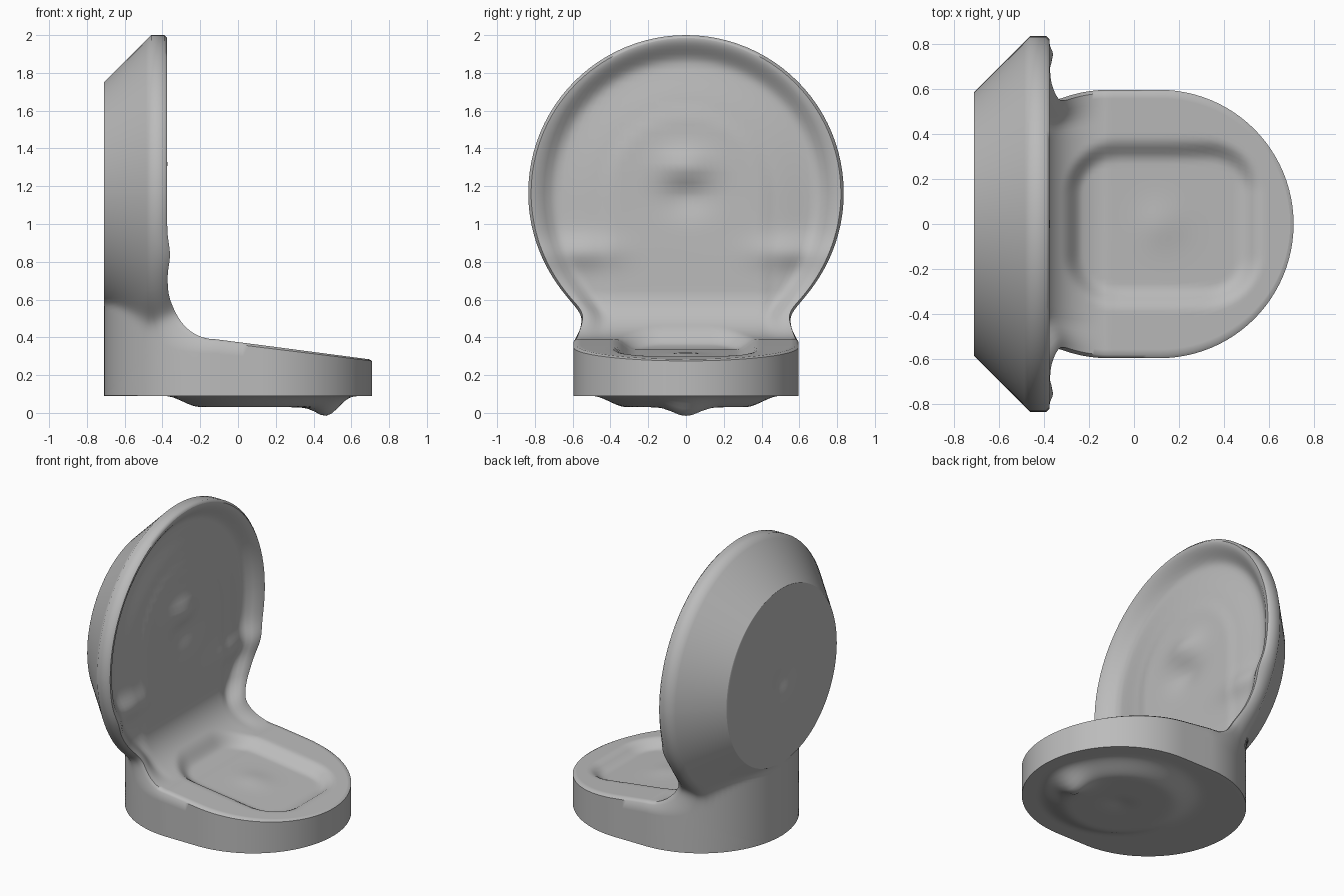
import bpy, bmesh, math

cube = bpy.data.objects.get("Cube")
if cube:
    bpy.data.objects.remove(cube)

R, ZC = 0.835, 1.165        # round back: radius and centre height
FOOT, XC = 0.596, 0.113     # stadium foot: end radius and end centres at +-XC
BACK_X, RIM_X, BASE_Z = -0.71, -0.375, 0.09
CHAMFER_X = -0.46           # where the back starts tapering to the rear
FIL_X, FIL_Z = -0.12, 0.65  # centre of the fillet joining back and foot
ROUND = 0.015


def lerp(a, b, t):
    return a + (b - a) * t


def smooth(t):
    t = max(0.0, min(1.0, t))
    return t * t * (3 - 2 * t)


def bump(u, v):
    return math.exp(-u * u - v * v)


def root(v):
    return math.sqrt(max(0.0, v))


def foot_top(x):
    return 0.39 - 0.128 * (x - FIL_X)


def cone_radius(x):
    return R - max(0.0, CHAMFER_X - x)


def half_width(x, z):
    # tapered disc softly merged with the round-ended foot column
    disc = root(cone_radius(x) ** 2 - (z - ZC) ** 2)
    column = root(FOOT ** 2 - max(0.0, -XC - x) ** 2)
    return (disc ** 16 + column ** 16) ** (1 / 16)


# Depth of the reliefs on each face
def back_relief(y, z, width):
    r = math.hypot(y, z - ZC)
    edge = R - ROUND - r if z > ZC else width - abs(y)
    pad = math.hypot(y, max(0.0, z - ZC))
    d = 0.08 * smooth(edge / 0.14)
    d -= 0.03 * smooth((0.72 - pad) / 0.28)
    d -= 0.012 * smooth((0.46 - pad) / 0.06)
    d -= 0.045 * bump(y / 0.14, (z - 1.3) / 0.08)
    d += 0.025 * bump(y / 0.13, (z - 1.14) / 0.1)
    d -= 0.035 * bump((abs(y) - 0.57) / 0.2, (z - 0.85) / 0.08)
    return d


def foot_relief(x, y):
    # rounded rectangular recess with a low swelling in its floor
    qx = max(0.0, abs(x - 0.13) - 0.2)
    qy = max(0.0, abs(y) - 0.14)
    d = 0.055 * smooth((0.24 - math.hypot(qx, qy)) / 0.1)
    return d - 0.012 * bump((x - 0.12) / 0.1, y / 0.1)


def under_relief(x, y):
    r = math.hypot(x - XC, y)
    d = 0.06 * smooth((0.5 - r) / 0.19)
    d += 0.055 * bump((x - 0.48) / 0.08, y / 0.11)
    return d - 0.012 * bump((x - XC) / 0.07, y / 0.07)


# Fractions along the side from the front edge to the rear edge,
# closer together near the rear where the surface curves most
CORNER = (RIM_X - CHAMFER_X) / (RIM_X - BACK_X)
SIDE = [0, 0.045, CORNER] + [lerp(CORNER, 1, 1 - (1 - i / 18) ** 2)
                             for i in range(1, 18)] + [1]
LAST = len(SIDE) - 1

# Each row: a side profile of (x, z, half width) from front to rear, and the
# tilt of the front surface (0 = upright back, 1 = level foot)
rows = []


def inset(k, ends):
    return ROUND if k in ends else 0.0


# Upper half of the round back
for i in range(25):
    a = math.pi / 2 * (1 - i / 24)
    profile = []
    for k, f in enumerate(SIDE):
        x = lerp(RIM_X, BACK_X, f)
        r = cone_radius(x) - inset(k, (0,))
        profile.append((x, ZC + r * math.sin(a), r * math.cos(a)))
    rows.append((profile, 0))


def straight_row(p, q, tilt, ends):
    profile = []
    for k, f in enumerate(SIDE):
        x, z = lerp(p[0], q[0], f), lerp(p[1], q[1], f)
        profile.append((x, z, max(0.0, half_width(x, z) - inset(k, ends))))
    rows.append((profile, tilt))


# Lower half of the round back down to the neck
for i in range(1, 25):
    z = lerp(ZC, FIL_Z, i / 24)
    straight_row((RIM_X, z), (BACK_X, z), 0, (0,))

# Fillet, whose rear ends run down the heel and forward under it
FILLET = 48
for i in range(1, FILLET + 1):
    u = i / FILLET
    a = math.pi / 2 * u
    p = (FIL_X - 0.255 * math.cos(a), FIL_Z - 0.26 * math.sin(a))
    if u <= 0.5:
        straight_row(p, (BACK_X, lerp(FIL_Z, BASE_Z, 2 * u)), u, (0,))
    else:
        b = math.pi * (1 - u)
        q = (FIL_X - (FIL_X - BACK_X) * math.sin(b), BASE_Z)
        straight_row(p, q, u, (0, LAST))

# Straight part of the foot
for i in range(1, 9):
    x = lerp(FIL_X, XC, i / 8)
    straight_row((x, foot_top(x)), (x, BASE_Z), 1, (0, LAST))

# Round nose of the foot
for i in range(1, 25):
    a = math.pi / 2 * i / 24
    top = foot_top(XC + FOOT * math.sin(a))
    profile = []
    for k, f in enumerate(SIDE):
        r = FOOT - inset(k, (0, LAST))
        profile.append((XC + r * math.sin(a), lerp(top, BASE_Z, f),
                        r * math.cos(a)))
    rows.append((profile, 1))

# Columns across the front and rear faces
COLS = 48
ts = [2 * j / COLS - 1 for j in range(COLS + 1)]


def ring(profile, tilt):
    pts = []
    x, z, w = profile[0]
    a = tilt * math.pi / 2
    for t in ts:
        y = w * t
        d = lerp(back_relief(y, z, w), foot_relief(x, y), smooth(tilt))
        pts.append((x - d * math.cos(a), y, z - d * math.sin(a)))
    pts += [(x, w, z) for x, z, w in profile[1:-1]]
    x, z, w = profile[-1]
    for t in reversed(ts):
        y = w * t
        if tilt < 0.5:
            dent = 0.02 * bump(y / 0.08, (z - 1.13) / 0.08)
            pts.append((x + dent, y, z))
        else:
            pts.append((x, y, z - under_relief(x, y)))
    pts += [(x, -w, z) for x, z, w in reversed(profile[1:-1])]
    return pts


# Loft one closed ring per row
bm = bmesh.new()
loops = [[bm.verts.new(p) for p in ring(*row)] for row in rows]
for a, b in zip(loops, loops[1:]):
    n = len(a)
    for j in range(n):
        k = (j + 1) % n
        bm.faces.new((a[j], a[k], b[k], b[j]))
bmesh.ops.remove_doubles(bm, verts=bm.verts, dist=0.0004)
bmesh.ops.recalc_face_normals(bm, faces=bm.faces)
mesh = bpy.data.meshes.new("dished_back_and_foot")
bm.to_mesh(mesh)
bm.free()

body = bpy.data.objects.new("dished_back_and_foot", mesh)
bpy.context.collection.objects.link(body)

# Plain grey finish
grey = bpy.data.materials.new("plain_grey")
grey.use_nodes = True
colour = (0.5, 0.5, 0.5, 1)
grey.diffuse_color = colour
grey.node_tree.nodes["Principled BSDF"].inputs["Base Color"].default_value = colour
mesh.materials.append(grey)

bpy.ops.object.select_all(action="DESELECT")
body.select_set(True)
bpy.context.view_layer.objects.active = body
bpy.ops.object.shade_smooth_by_angle(angle=math.radians(50))
